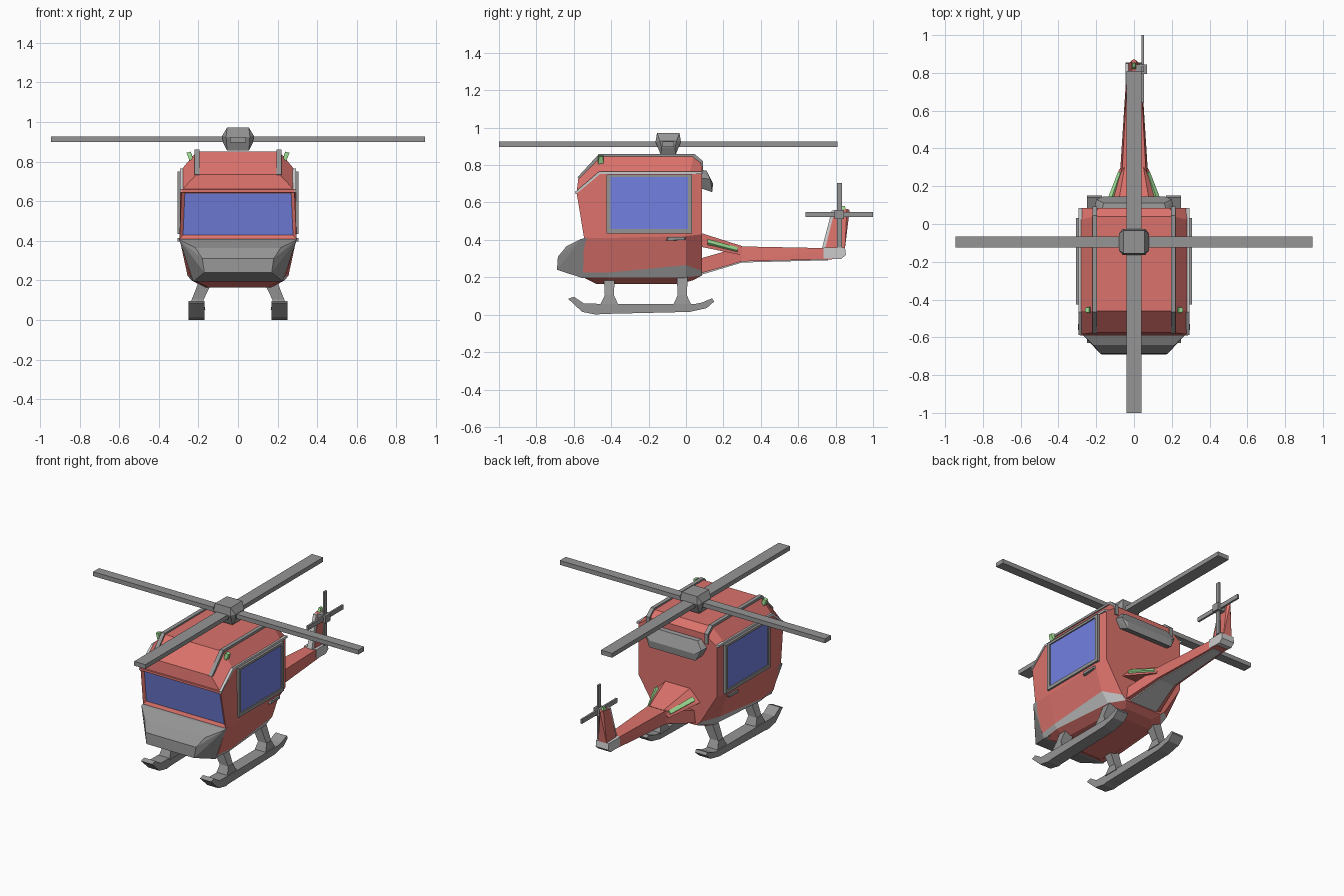
import bpy, bmesh
from mathutils import Vector


def material(name, rgb):
    m = bpy.data.materials.new(name)
    m.diffuse_color = (*rgb, 1)
    return m


RED = material("red_paint", (0.72, 0.17, 0.15))
BLUE = material("blue_glass", (0.17, 0.22, 0.75))
LIGHT = material("light_grey", (0.62, 0.62, 0.62))
GREEN = material("green_lamp", (0.35, 0.75, 0.3))
GREY = material("dark_grey", (0.3, 0.3, 0.3))


def finish(name, bm, mats, pair=False):
    bmesh.ops.recalc_face_normals(bm, faces=bm.faces)
    me = bpy.data.meshes.new(name)
    bm.to_mesh(me)
    bm.free()
    for m in mats:
        me.materials.append(m)
    ob = bpy.data.objects.new(name, me)
    bpy.context.collection.objects.link(ob)
    if pair:
        ob.modifiers.new("Mirror", 'MIRROR').use_mirror_merge = False
    return ob


def hull(name, pts, mat=GREY, sym=False, pair=False):
    """Convex solid; sym adds the points mirrored in x, pair adds a mirrored copy."""
    bm = bmesh.new()
    for x, y, z in pts:
        bm.verts.new((x, y, z))
        if sym:
            bm.verts.new((-x, y, z))
    bmesh.ops.convex_hull(bm, input=bm.verts)
    bmesh.ops.dissolve_limit(bm, angle_limit=0.01, verts=bm.verts, edges=bm.edges)
    return finish(name, bm, [mat], pair)


def box(name, x0, x1, y0, y1, z0, z1, mat=GREY, pair=False):
    pts = [(x, y, z) for x in (x0, x1) for y in (y0, y1) for z in (z0, z1)]
    return hull(name, pts, mat, pair=pair)


def prism(name, prof, x0, x1, mat=GREY, pair=False):
    """Side profile (y, z) extruded from x0 to x1."""
    bm = bmesh.new()
    f = bm.faces.new([bm.verts.new((x0, y, z)) for y, z in prof])
    r = bmesh.ops.extrude_face_region(bm, geom=[f])
    vs = [v for v in r["geom"] if isinstance(v, bmesh.types.BMVert)]
    bmesh.ops.translate(bm, verts=vs, vec=(x1 - x0, 0, 0))
    return finish(name, bm, [mat], pair)


# cabin: half sections from nose to rear (roof edge, shoulder, belt, sill top, sill bottom, belly)
sections = [
    [(.21, -.575, .735), (.285, -.585, .655), (.295, -.545, .41), (.24, -.55, .225), (.22, -.55, .2), (.15, -.48, .165)],
    [(.21, -.46, .85), (.29, -.46, .755), (.295, -.42, .41), (.255, -.42, .225), (.235, -.42, .2), (.17, -.42, .165)],
    [(.21, .04, .85), (.29, .02, .755), (.295, .0, .42), (.245, .0, .265), (.2, .0, .2), (.15, -.03, .165)],
    [(.19, .085, .815), (.28, .085, .755), (.28, .085, .43), (.16, .085, .235), (.13, .085, .21), (.1, .04, .185)],
]
bm = bmesh.new()
rings = []
for half in sections:
    full = half + [(-x, y, z) for x, y, z in reversed(half)]
    rings.append([bm.verts.new(p) for p in full])
for a, b in zip(rings, rings[1:]):
    for i in range(12):
        j = (i + 1) % 12
        f = bm.faces.new((a[i], a[j], b[j], b[i]))
        f.material_index = 2 if i in (3, 7) else 0
caps = [bm.faces.new((r[i], r[i + 1], r[10 - i], r[11 - i])) for r in (rings[0], rings[-1]) for i in range(5)]
bmesh.ops.recalc_face_normals(bm, faces=bm.faces)
# windshield set back into the front panel
bmesh.ops.inset_region(bm, faces=[caps[1]], thickness=.024, depth=-.012)
caps[1].material_index = 1
finish("cabin", bm, [RED, BLUE, LIGHT])

# nose and windshield brow
hull("nose", [(.297, -.53, .412), (.297, -.56, .405), (.215, -.64, .365), (.18, -.685, .31),
              (.17, -.69, .24), (.225, -.55, .195), (.22, -.5, .195)], GREY, sym=True)
hull("brow", [(.285, -.575, .645), (.285, -.59, .645), (.285, -.575, .665), (.285, -.59, .66)], RED, sym=True)

# roof rails and shoulder trim
prism("roof_rail", [(-.58, .735), (-.465, .86), (.045, .86), (.092, .82), (.092, .755),
                    (.08, .755), (.08, .81), (.035, .845), (-.455, .845), (-.565, .73)], .195, .22, pair=True)
prism("shoulder_trim", [(-.588, .66), (-.465, .765), (.085, .765), (.085, .752), (-.46, .752), (-.588, .645)],
      .275, .293, LIGHT, pair=True)

# doors: window frame, glass, handle
for nm, y0, y1, z0, z1 in (("front", -.425, -.405, .435, .75), ("rear", .01, .032, .435, .75),
                           ("top", -.405, .01, .735, .75), ("bottom", -.405, .01, .435, .457)):
    box("door_frame_" + nm, .275, .306, y0, y1, z0, z1, pair=True)
box("door_glass", .27, .298, -.41, .015, .45, .74, BLUE, pair=True)
hull("door_handle", [(.28, -.11, .395), (.28, 0, .415), (.28, -.1, .415), (.28, 0, .405),
                     (.305, -.1, .397), (.305, -.005, .415), (.305, -.095, .415), (.305, -.01, .4)], pair=True)

# roof lamps
hull("roof_lamp", [(.225, -.47, .805), (.245, -.44, .805), (.225, -.44, .81), (.245, -.47, .805),
                   (.238, -.47, .85), (.238, -.44, .85), (.26, -.465, .845), (.26, -.445, .845)], GREEN, pair=True)

# exhaust vent on the rear wall
hull("exhaust_vent", [(.17, .08, .775), (.21, .08, .73), (.18, .08, .675), (.16, .11, .77),
                      (.2, .13, .725), (.165, .145, .7), (.165, .14, .655), (.17, .1, .67)], GREY, sym=True)

# tail boom, upper brace with green strips, underside panel
hull("tail_boom_root", [(.12, .075, .3), (.13, .075, .22), (.062, .3, .365), (.072, .3, .285)], RED, sym=True)
hull("tail_boom", [(.062, .3, .365), (.072, .3, .285), (.035, .8, .355), (.04, .8, .297)], RED, sym=True)
hull("tail_brace", [(.09, .07, .44), (.165, .07, .365), (.05, .3, .367), (.078, .29, .32)], RED, sym=True)
hull("brace_strip", [(x + d, y, z + d) for x, y, z in ((.122, .115, .4), (.142, .115, .38), (.066, .275, .356), (.08, .275, .338))
                     for d in (-.01, .005)], GREEN, pair=True)
hull("tail_underside_root", [(.1, .08, .225), (.1, .08, .213), (.055, .3, .29), (.055, .3, .279)], LIGHT, sym=True)
hull("tail_underside", [(.055, .3, .29), (.055, .3, .279), (.03, .76, .3), (.03, .76, .291)], LIGHT, sym=True)

# tail tip, fin and lamp
hull("tail_tip", [(.045, .735, .36), (.045, .735, .302), (.045, .83, .298), (.045, .855, .32), (.045, .85, .36)], LIGHT, sym=True)
hull("tail_fin", [(.026, .745, .355), (.03, .85, .355), (.014, .795, .555), (.014, .86, .565), (0, .875, .56)], RED, sym=True)
hull("fin_leading_edge", [(.018, .727, .355), (.022, .75, .355), (.01, .78, .557), (.012, .797, .557)], LIGHT, sym=True)
hull("fin_lamp", [(.012, .82, .555), (.012, .855, .555), (.006, .83, .582), (.006, .85, .582)], GREEN, sym=True)

# tail rotor
box("tail_rotor_blade_level", .04, .052, .64, 1, .522, .55)
box("tail_rotor_blade_upright", .04, .052, .806, .834, .36, .705)
box("tail_rotor_hub", .01, .068, .795, .845, .512, .56)

# main rotor
box("rotor_blade_across", -.945, .945, -.125, -.065, .898, .926)
box("rotor_blade_along", -.04, .04, -1, .81, .897, .925)
hull("rotor_hub", [(.055, -.155, .972), (.055, -.035, .972), (.08, -.14, .93), (.08, -.05, .93),
                   (.06, -.163, .925), (.06, -.027, .925), (.055, -.135, .855), (.055, -.055, .855),
                   (.075, -.13, .895), (.075, -.06, .895)], GREY, sym=True)

# skids
prism("skid", [(-.63, .085), (-.6, .096), (-.545, .06), (-.45, .058), (.05, .058), (.085, .065), (.14, .088),
               (.15, .07), (.11, .035), (.02, .015), (-.45, .004), (-.48, 0), (-.555, .015)], .17, .25, pair=True)
for nm, yc in (("front", -.41), ("rear", -.02)):
    hull(nm + "_leg", [(x, yc + s * w, z) for s in (-1, 1) for x, w, z in
                       ((.12, .03, .215), (.19, .03, .215), (.175, .024, .1), (.235, .024, .1))], pair=True)
    hull(nm + "_leg_foot", [(x, yc + s * w, z) for s in (-1, 1) for x, w, z in
                            ((.165, .05, .05), (.245, .05, .05), (.175, .024, .105), (.235, .024, .105))], pair=True)
